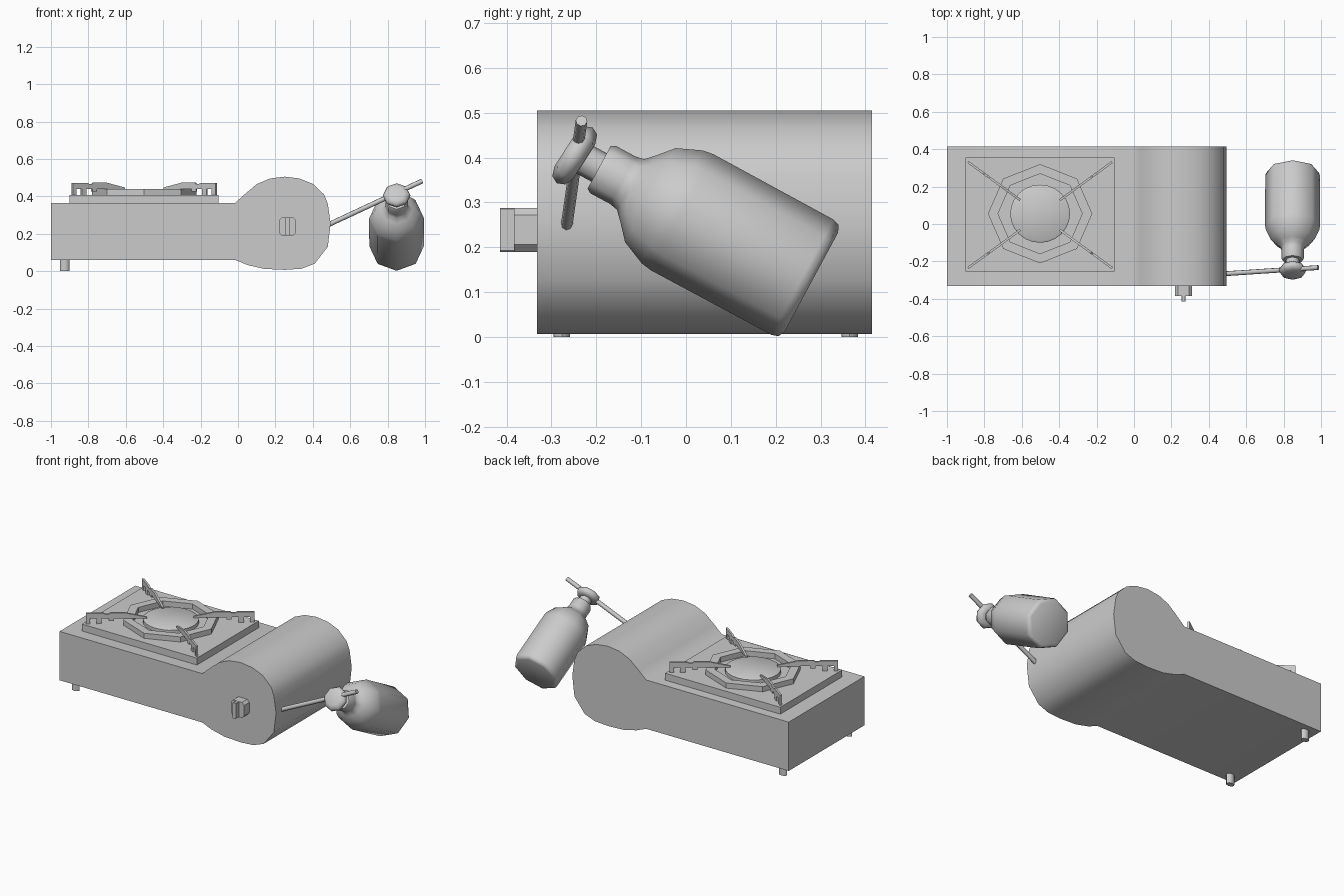
import bpy, bmesh, math
from mathutils import Vector, Matrix

if "Cube" in bpy.data.objects:
    bpy.data.objects.remove(bpy.data.objects["Cube"])


def finish(bm, name, smooth=None):
    bmesh.ops.recalc_face_normals(bm, faces=bm.faces)
    me = bpy.data.meshes.new(name)
    bm.to_mesh(me)
    bm.free()
    ob = bpy.data.objects.new(name, me)
    bpy.context.collection.objects.link(ob)
    if smooth:
        bpy.ops.object.select_all(action='DESELECT')
        ob.select_set(True)
        bpy.context.view_layer.objects.active = ob
        bpy.ops.object.shade_smooth_by_angle(angle=math.radians(smooth))
    return ob


def prism(name, outline, offset, smooth=None):
    """Extrude a planar 3D outline along offset."""
    bm = bmesh.new()
    f = bm.faces.new([bm.verts.new(p) for p in outline])
    r = bmesh.ops.extrude_face_region(bm, geom=[f])
    vs = [g for g in r['geom'] if isinstance(g, bmesh.types.BMVert)]
    bmesh.ops.translate(bm, verts=vs, vec=offset)
    return finish(bm, name, smooth)


def lathe(name, profile, origin, axis=(0, 0, 1), n=8, stretch=1, smooth=None, closed=False):
    """Revolve (radius, distance) points around an axis; local x stays world x."""
    w = Vector(axis).normalized()
    u = Vector((1, 0, 0))
    u = (u - w * u.dot(w)).normalized()
    v = w.cross(u)
    bm = bmesh.new()
    rings = []
    for r, d in profile:
        rings.append([bm.verts.new(Vector(origin) + w * d
                      + u * r * math.cos(math.tau * i / n)
                      + v * r * stretch * math.sin(math.tau * i / n)) for i in range(n)])
    pairs = list(zip(rings, rings[1:]))
    if closed:
        pairs.append((rings[-1], rings[0]))
    for a, b in pairs:
        for i in range(n):
            j = (i + 1) % n
            bm.faces.new((a[i], a[j], b[j], b[i]))
    if not closed:
        bm.faces.new(rings[0])
        bm.faces.new(rings[-1])
    return finish(bm, name, smooth)


# Stove body: flat box running into a rounded gas compartment
side = [(-1, .06), (-1, .365), (-.015, .365), (.035, .41), (.1, .465), (.17, .495),
        (.25, .505), (.33, .495), (.4, .467), (.46, .41), (.48, .36), (.495, .255),
        (.48, .13), (.41, .04), (.34, .013), (.25, .007), (.14, .012), (.05, .033), (-.015, .06)]
prism("stove_body", [(x, -.332, z) for x, z in side], (0, .747, 0), 44)

# Feet
for y in (-.277, .365):
    lathe("foot", [(.026, 0), (.026, .065)], (-.927, y, 0), stretch=.7, smooth=50)

# Burner plate, octagonal drip ring and burner head
prism("burner_plate", [(-.9, -.255, .36), (-.105, -.255, .36), (-.105, .355, .36), (-.9, .355, .36)],
      (0, 0, .048))
C = (-.502, .055, 0)
lathe("drip_ring", [(.279, .4), (.279, .44), (.225, .44), (.225, .4)], C, stretch=.95, closed=True)
lathe("burner_head", [(.16, .4), (.16, .43), (.15, .436)], C, n=24, stretch=.97, smooth=40)

# Pan supports: four notched diagonal blades
blade = [(0, .405), (0, .472), (.1, .472), (.11, .466), (.13, .466), (.14, .474), (.22, .474),
         (.345, .447), (.345, .437), (.22, .44), (.16, .44), (.16, .425), (.13, .425),
         (.13, .44), (.09, .44), (.09, .405), (.06, .405), (.06, .44), (.025, .44), (.025, .405)]
for sx in (-1, 1):
    for sy in (-1, 1):
        outer = Vector((C[0] + sx * .385, .048 + sy * .283, 0))
        inner = Vector((C[0] + sx * .113, .048 + sy * .085, 0))
        d = (inner - outer).normalized()
        side_v = Vector((-d.y, d.x, 0)) * .012
        prism("pan_support", [outer + d * s - side_v / 2 + Vector((0, 0, z)) for s, z in blade], side_v)

# Control knob: chamfered base and grip
def chamfered(w, h, c, y):
    pts = [(w, h - c), (w - c, h), (c - w, h), (-w, h - c),
           (-w, c - h), (c - w, -h), (w - c, -h), (w, c - h)]
    return [(.265 + a, y, .239 + b) for a, b in pts]

prism("knob_base", chamfered(.046, .049, .016, -.384), (0, .06, 0))
prism("knob_grip", chamfered(.011, .049, .003, -.415), (0, .04, 0))

# Gas hose rod from the body to the bottle valve
start, end = Vector((.47, -.267, .242)), Vector((.985, -.233, .482))
lathe("gas_rod", [(.013, 0), (.013, (end - start).length)], start, end - start, smooth=50)

# Tilted gas bottle, valve neck and hand wheel
axis = (0, -.88, .475)
base = (.848, .277, .124)
lathe("gas_bottle", [(.125, -.003), (.141, .004), (.146, .02), (.147, .325), (.143, .35), (.119, .405),
                     (.085, .435), (.064, .455), (.06, .475), (.06, .525), (.054, .535)],
      base, axis, smooth=55)
lathe("valve_neck", [(.036, .52), (.036, .59)], base, axis, smooth=50)
wheel_axis = (0, -.84, .54)
lathe("valve_wheel", [(.045, -.025), (.066, -.017), (.074, 0), (.066, .017), (.045, .025)],
      (.848, -.248, .405), wheel_axis, smooth=55)
